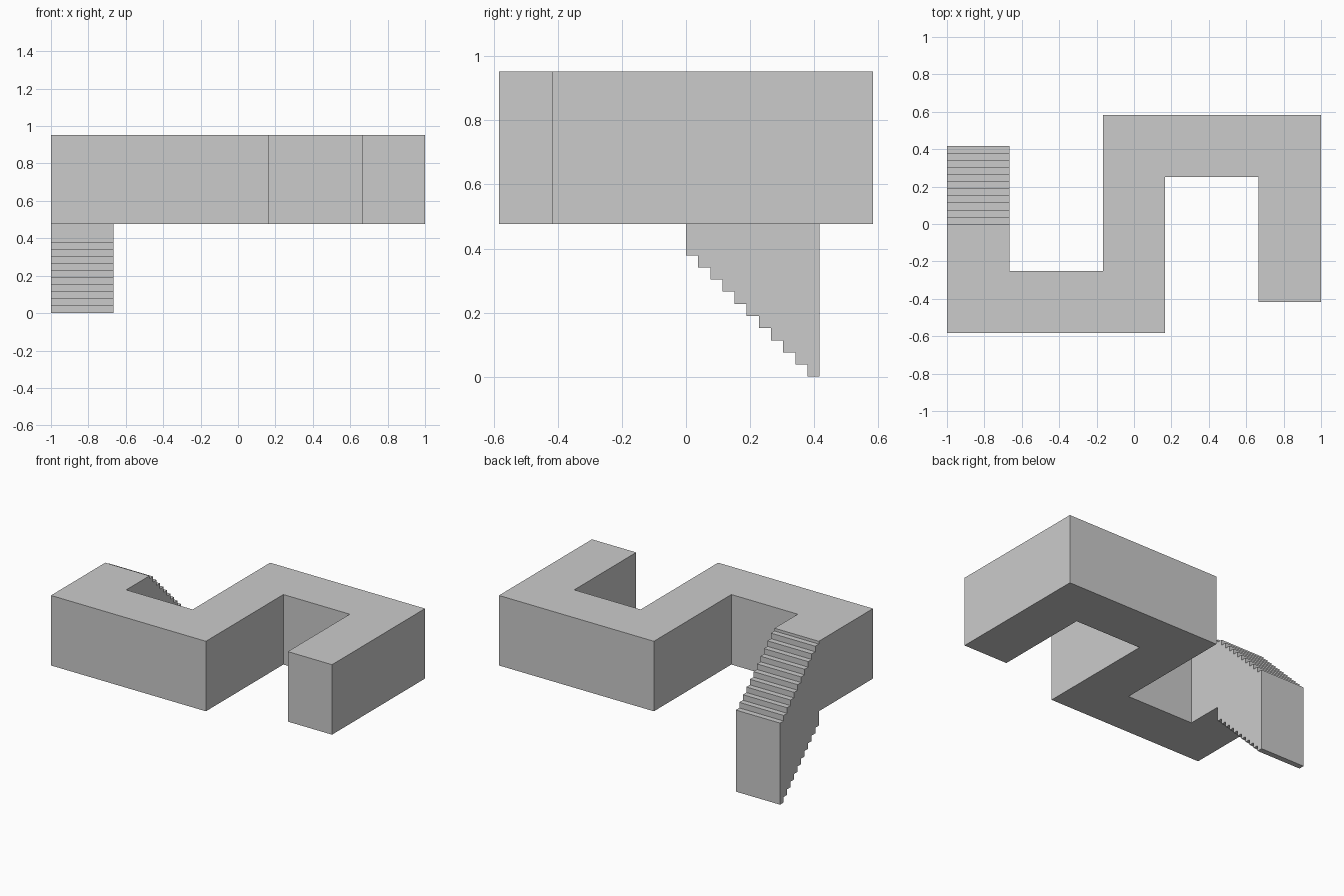
import bpy, bmesh
from mathutils import Vector

if "Cube" in bpy.data.objects:
    bpy.data.objects.remove(bpy.data.objects["Cube"])


def extrude_profile(name, points, offset):
    """Make a closed solid by extruding a planar outline along offset."""
    bm = bmesh.new()
    face = bm.faces.new([bm.verts.new(p) for p in points])
    result = bmesh.ops.extrude_face_region(bm, geom=[face], use_keep_orig=True)
    moved = [g for g in result["geom"] if isinstance(g, bmesh.types.BMVert)]
    bmesh.ops.translate(bm, verts=moved, vec=Vector(offset))
    bmesh.ops.recalc_face_normals(bm, faces=bm.faces)
    mesh = bpy.data.meshes.new(name)
    bm.to_mesh(mesh)
    bm.free()
    obj = bpy.data.objects.new(name, mesh)
    bpy.context.collection.objects.link(obj)
    return obj


U = 1 / 12            # layout module: corridor is 4 modules wide
STEPS = 11
STEP = 5 * U / STEPS  # tread depth equals riser height
BASE, TOP = 0.4765, 0.953

# Winding corridor, as an S-shaped plan
plan = [(-12, 0), (-12, -7), (2, -7), (2, 3), (8, 3), (8, -5),
        (12, -5), (12, 7), (-2, 7), (-2, -3), (-8, -3), (-8, 0)]
extrude_profile("corridor", [(x * U, y * U, BASE) for x, y in plan],
                (0, 0, TOP - BASE))

# Descending stair, stepped on both its top and its underside
upper, lower = [], []
for i in range(STEPS):
    y0, y1 = i * STEP, (i + 1) * STEP
    z_top = TOP - (i + 0.5) * STEP
    z_low = (STEPS - 1 - i) * STEP
    upper += [(-1, y0, z_top), (-1, y1, z_top)]
    lower += [(-1, y0, z_low), (-1, y1, z_low)]
extrude_profile("staircase", upper + lower[::-1], (4 * U, 0, 0))
